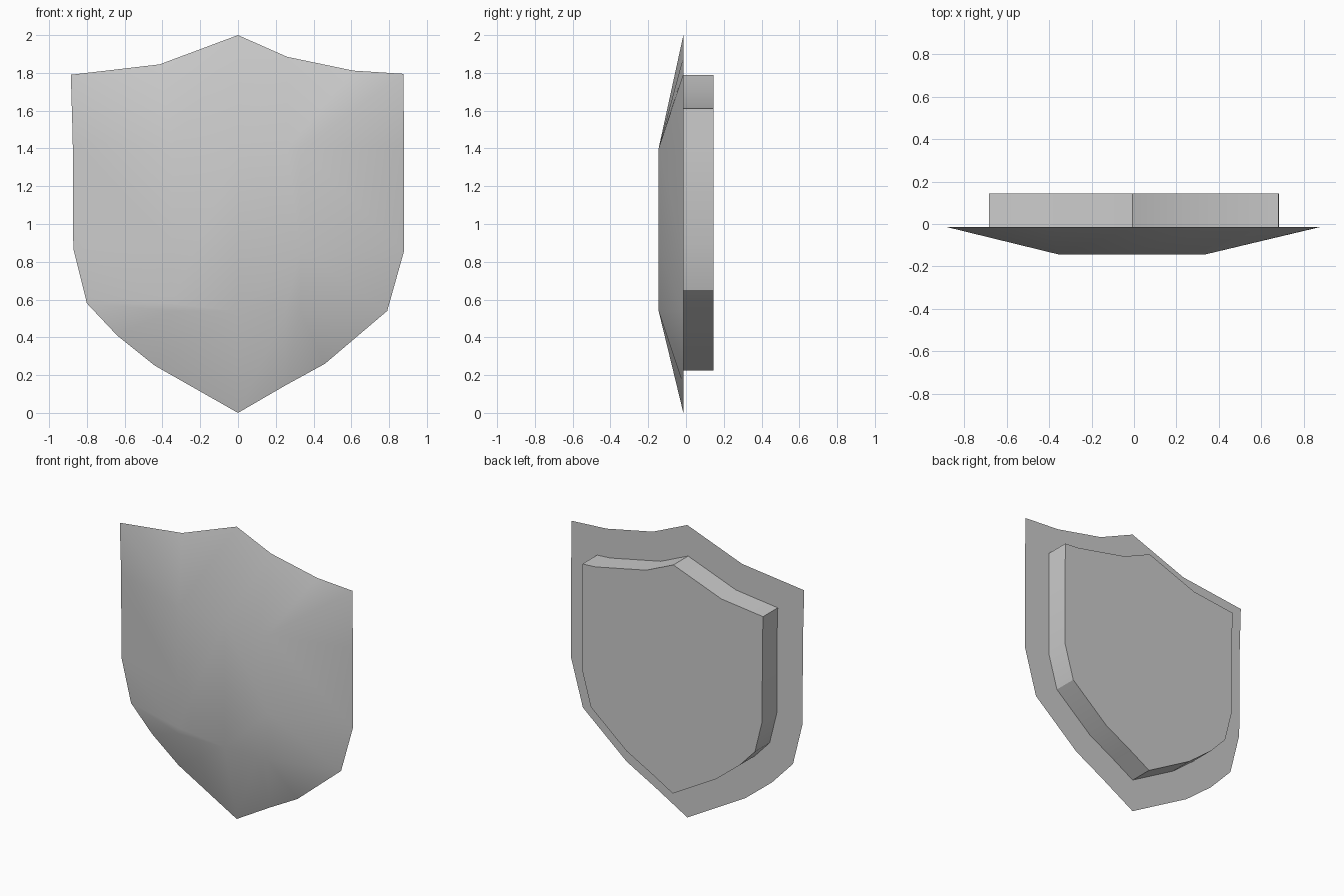
import bpy, bmesh, math

if "Cube" in bpy.data.objects:
    bpy.data.objects.remove(bpy.data.objects["Cube"])

# Rim outline of the shield, (x, z), anticlockwise seen from the front
OUTLINE = [
    (0, 0), (0.25, 0.145), (0.46, 0.26), (0.79, 0.54), (0.88, 0.86),
    (0.88, 1.4), (0.875, 1.795), (0.61, 1.812), (0.26, 1.885), (0, 2.0),
    (-0.415, 1.845), (-0.885, 1.79), (-0.875, 1.45), (-0.872, 0.87),
    (-0.80, 0.58), (-0.64, 0.41), (-0.44, 0.25),
]
RIM_Y, FRONT_Y, BACK_Y = -0.014, -0.145, 0.145


def clamp(v, lo, hi):
    return max(lo, min(hi, v))


bm = bmesh.new()

# Sloping front: every rim point runs to the nearest point of a flat centre
rim = [bm.verts.new((x, RIM_Y, z)) for x, z in OUTLINE]
centre_verts = {}
centre = []
for x, z in OUTLINE:
    key = (clamp(x, -0.35, 0.33), clamp(z, 0.54, 1.4))
    if key not in centre_verts:
        centre_verts[key] = bm.verts.new((key[0], FRONT_Y, key[1]))
    centre.append(centre_verts[key])

n = len(rim)
for i in range(n):
    j = (i + 1) % n
    corners = [rim[i], rim[j], centre[j], centre[i]]
    bm.faces.new(list(dict.fromkeys(corners)))
bm.faces.new(list(dict.fromkeys(centre)))

# Flat back, inset and raised into the backing block
back = bm.faces.new(rim[::-1])
bm.normal_update()
bmesh.ops.inset_individual(bm, faces=[back], thickness=0.195,
                           use_even_offset=True)
block = bmesh.ops.extrude_discrete_faces(bm, faces=[back])["faces"][0]
for v in block.verts:
    v.co.y = BACK_Y
bmesh.ops.recalc_face_normals(bm, faces=bm.faces)

mesh = bpy.data.meshes.new("shield")
bm.to_mesh(mesh)
bm.free()
shield = bpy.data.objects.new("shield", mesh)
bpy.context.collection.objects.link(shield)

# Soft front, crisp rim and block edges
bpy.context.view_layer.objects.active = shield
shield.select_set(True)
bpy.ops.object.shade_smooth_by_angle(angle=math.radians(30))
